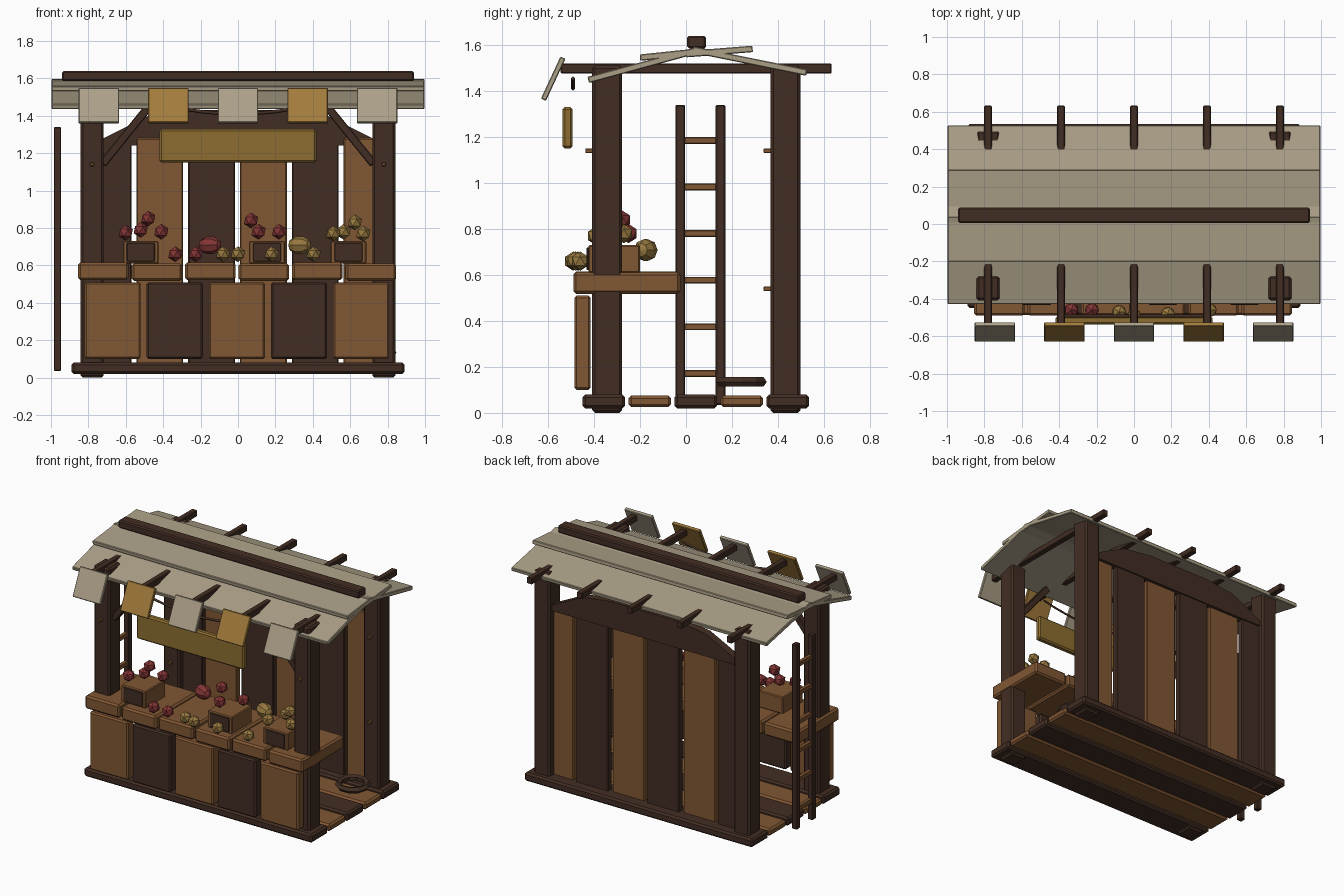
import bpy, bmesh, math
from mathutils import Vector

if "Cube" in bpy.data.objects:
    bpy.data.objects.remove(bpy.data.objects["Cube"])


def material(name, rgb):
    m = bpy.data.materials.new(name)
    m.diffuse_color = (*rgb, 1)
    m.use_nodes = True
    m.node_tree.nodes["Principled BSDF"].inputs["Base Color"].default_value = m.diffuse_color
    return m


DARK = material("dark_wood", (0.055, 0.027, 0.017))
BROWN = material("warm_wood", (0.22, 0.095, 0.033))
CREAM = material("cream_cloth", (0.41, 0.35, 0.245))
GOLD = material("gold_cloth", (0.36, 0.20, 0.045))
SIGN = material("sign_paint", (0.27, 0.155, 0.03))
RED = material("red_fruit", (0.23, 0.035, 0.035))
YELLOW = material("yellow_fruit", (0.31, 0.19, 0.05))


def finish(bm, name, mat):
    bmesh.ops.recalc_face_normals(bm, faces=bm.faces)
    me = bpy.data.meshes.new(name)
    bm.to_mesh(me)
    bm.free()
    me.materials.append(mat)
    ob = bpy.data.objects.new(name, me)
    bpy.context.collection.objects.link(ob)
    return ob


def box(name, xr, yr, zr, mat, bevel=0.008):
    """Bevelled box from its extents."""
    bm = bmesh.new()
    bmesh.ops.create_cube(bm, size=1)
    lo = Vector((xr[0], yr[0], zr[0]))
    hi = Vector((xr[1], yr[1], zr[1]))
    bmesh.ops.scale(bm, vec=hi - lo, verts=bm.verts)
    if bevel:
        bmesh.ops.bevel(bm, geom=bm.edges[:], offset=bevel, segments=1, affect='EDGES')
    ob = finish(bm, name, mat)
    ob.location = (lo + hi) / 2
    return ob


def slab(name, xr, a, b, t, mat, bevel=0.004):
    """Board running along x, tilted so its section runs from a to b in (y, z)."""
    dy, dz = b[0] - a[0], b[1] - a[1]
    h = math.hypot(dy, dz) / 2
    ob = box(name, xr, (-h, h), (-t / 2, t / 2), mat, bevel)
    ob.location = ((xr[0] + xr[1]) / 2, (a[0] + b[0]) / 2, (a[1] + b[1]) / 2)
    ob.rotation_euler.x = math.atan2(dz, dy)
    return ob


def ball(name, loc, r, mat):
    bm = bmesh.new()
    bmesh.ops.create_icosphere(bm, subdivisions=1, radius=r)
    finish(bm, name, mat).location = loc


# Floor planks
for i in range(5):
    y = -0.45 + 0.2 * i
    e = 0.005 if i % 2 else 0
    box("floor_plank", (-0.89, 0.89), (y, y + 0.185), (0.02 + e, 0.08 - e),
        BROWN if i % 2 else DARK, 0.012)

# Corner posts, pegs and front braces
for s in (-1, 1):
    x = 0.78 * s
    for side, y in (("front", -0.343), ("back", 0.433)):
        box(side + "_post", (x - 0.062, x + 0.062), (y - 0.065, y + 0.065), (0, 1.51), DARK, 0.012)
    for y, z in ((-0.42, 1.14), (0.355, 1.14), (0.355, 0.54)):
        box("post_peg", (x - 0.01, x + 0.01), (y - 0.018, y + 0.018), (z - 0.01, z + 0.01), BROWN, 0.003)
    brace = box("corner_brace", (-0.19, 0.19), (-0.365, -0.32), (-0.022, 0.022), DARK, 0.005)
    brace.location = (0.605 * s, -0.343, 1.29)
    brace.rotation_euler.y = s * math.radians(51)

# Counter front panels
for i in range(5):
    x = -0.82 + 0.332 * i
    box("counter_panel", (x, x + 0.3), (-0.486, -0.415), (0.1, 0.51), DARK if i % 2 else BROWN, 0.01)

# Counter top boards
for i in range(6):
    x = -0.855 + 0.286 * i
    z = 0.004 * (i % 2)
    box("counter_board", (x, x + 0.27), (-0.49, -0.025), (0.522 - z, 0.615 - z), BROWN, 0.012)

# Back wall planks with an arched top board
for i in range(6):
    x = -0.82 + 0.277 * i
    d = 0.012 * (i % 2)
    box("wall_plank", (x, x + 0.25), (0.415 - d, 0.46 - d), (0.06, 1.28), BROWN if i % 2 else DARK, 0.006)
top = [(0.74, 1.24), (0.74, 1.27), (0.62, 1.33), (0.48, 1.40), (0.25, 1.43)]
outline = top + [(-x, z) for x, z in reversed(top)]
bm = bmesh.new()
face = bm.faces.new([bm.verts.new((x, 0.415, z)) for x, z in outline])
ext = bmesh.ops.extrude_face_region(bm, geom=[face])
bmesh.ops.translate(bm, vec=(0, 0.055, 0), verts=[v for v in ext["geom"] if isinstance(v, bmesh.types.BMVert)])
finish(bm, "arched_wall_top", DARK)

# Roof boards, ridge and rafters
for a, b in (((-0.425, 1.448), (0.04, 1.575)), ((-0.2, 1.545), (0.06, 1.572)),
             ((0.0, 1.56), (0.29, 1.583)), ((0.03, 1.58), (0.525, 1.48))):
    slab("roof_board", (-0.997, 0.997), a, b, 0.028, CREAM)
box("ridge_beam", (-0.94, 0.94), (0.005, 0.087), (1.585, 1.64), DARK)
for i in range(5):
    x = -0.78 + 0.39 * i
    box("rafter", (x - 0.021, x + 0.021), (-0.545, 0.633), (1.475, 1.52), DARK, 0.005)

# Hanging awning flaps
for i in range(5):
    x = -0.744 + 0.372 * i
    slab("awning_flap", (x - 0.108, x + 0.108), (-0.62, 1.362), (-0.535, 1.545), 0.024, GOLD if i % 2 else CREAM)

# Sign board and the sagging rope above it
box("sign_board", (-0.42, 0.42), (-0.537, -0.493), (1.15, 1.33), SIGN, 0.01)
cu = bpy.data.curves.new("sign_rope", 'CURVE')
cu.dimensions = '3D'
cu.bevel_depth = 0.009
cu.bevel_resolution = 0
cu.use_fill_caps = True
sp = cu.splines.new('POLY')
sp.points.add(8)
for i, p in enumerate(sp.points):
    t = i / 4 - 1
    p.co = (0.38 * t, -0.492, 1.41 + 0.045 * t * t, 1)
cu.materials.append(DARK)
bpy.context.collection.objects.link(bpy.data.objects.new("sign_rope", cu))

# Ladder leaning at the left end
for y in (-0.025, 0.15):
    box("ladder_rail", (-0.985, -0.945), (y - 0.021, y + 0.021), (0.035, 1.34), DARK, 0.005)
for i in range(6):
    z = 0.172 + 0.2025 * i
    box("ladder_rung", (-0.98, -0.95), (-0.035, 0.16), (z - 0.015, z + 0.015), BROWN, 0.004)

# Coil of rope on the floor
bpy.ops.mesh.primitive_torus_add(location=(0.73, 0.24, 0.135), major_segments=10, minor_segments=5,
                                 major_radius=0.095, minor_radius=0.022)
bpy.context.object.name = "rope_coil"
bpy.context.object.data.materials.append(DARK)

# Crates with dark front insets
for x in (-0.52, 0.155, 0.59):
    box("crate", (x - 0.096, x + 0.096), (-0.425, -0.2), (0.61, 0.73), BROWN, 0.006)
    box("crate_inset", (x - 0.075, x + 0.075), (-0.432, -0.41), (0.622, 0.72), DARK, 0.003)

# Fruit heaped on the crates and loose on the counter
for x, y, z in ((-0.6, -0.36, 0.775), (-0.52, -0.3, 0.79), (-0.48, -0.3, 0.85), (-0.41, -0.25, 0.78),
                (0.07, -0.28, 0.84), (0.11, -0.36, 0.78), (0.22, -0.25, 0.78),
                (-0.335, -0.46, 0.66), (-0.225, -0.46, 0.66)):
    ball("red_fruit", (x, y, z), 0.042, RED)
for x, y, z in ((0.51, -0.39, 0.77), (0.565, -0.27, 0.78), (0.625, -0.31, 0.83), (0.67, -0.36, 0.77),
                (-0.08, -0.47, 0.66), (0.0, -0.49, 0.66), (0.18, -0.48, 0.66), (0.405, -0.46, 0.66)):
    ball("yellow_fruit", (x, y, z), 0.042, YELLOW)

# Melons at the back of the counter
for x, mat in ((-0.15, RED), (0.33, YELLOW)):
    bm = bmesh.new()
    bmesh.ops.create_uvsphere(bm, u_segments=8, v_segments=5, radius=0.05)
    melon = finish(bm, "melon", mat)
    melon.location = (x, -0.175, 0.708)
    melon.rotation_euler = (math.radians(22.5), math.radians(90), 0)
    melon.scale = (1, 1, 1.3)
